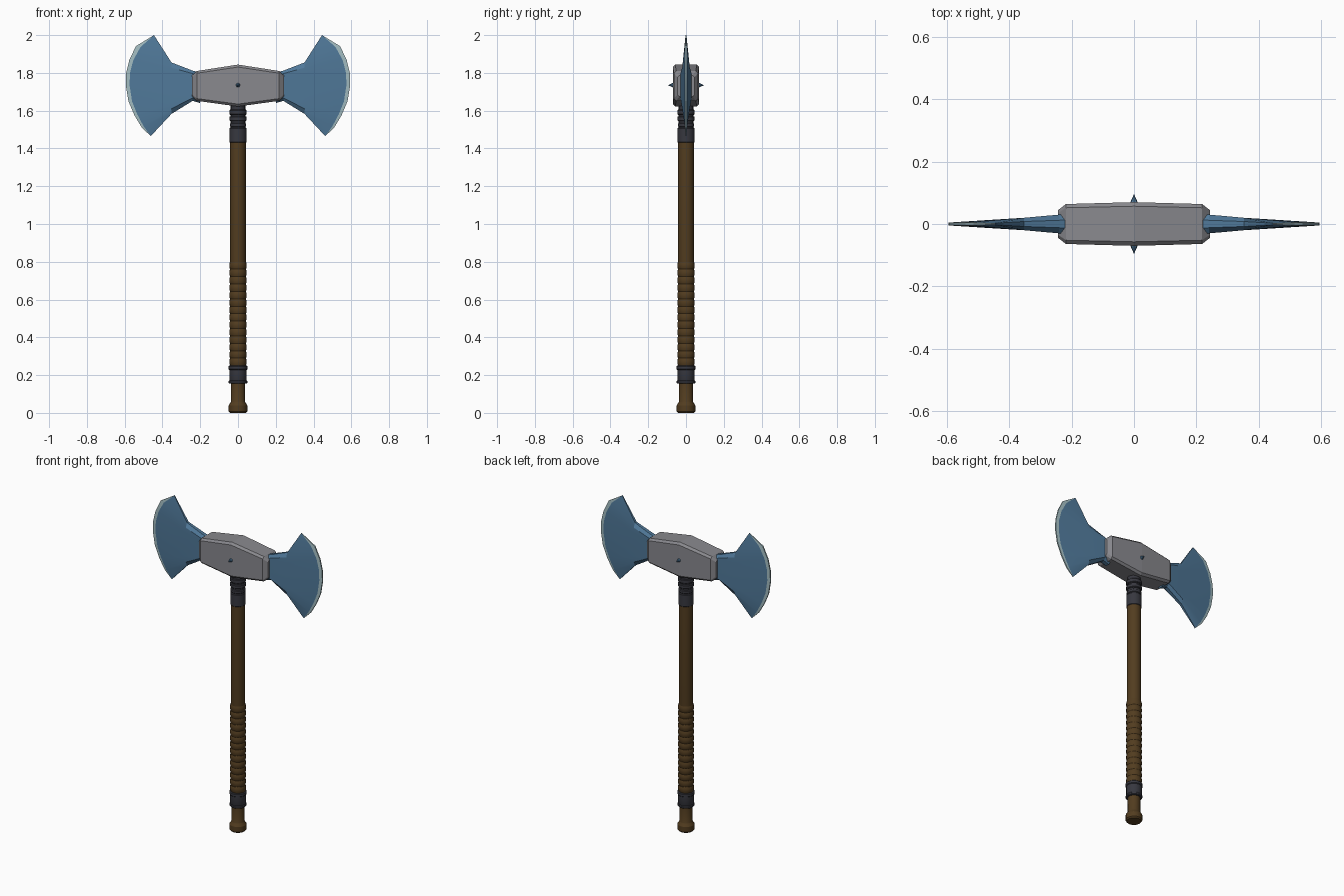
import bpy, bmesh, math
from mathutils import Matrix

if "Cube" in bpy.data.objects:
    bpy.data.objects.remove(bpy.data.objects["Cube"])


def material(name, rgb):
    m = bpy.data.materials.new(name)
    m.diffuse_color = (*rgb, 1)
    m.use_nodes = True
    m.node_tree.nodes["Principled BSDF"].inputs["Base Color"].default_value = m.diffuse_color
    return m


WOOD = material("brown wood", (0.085, 0.046, 0.014))
DARK = material("dark metal", (0.038, 0.039, 0.05))
GREY = material("grey metal", (0.25, 0.25, 0.27))
BLUE = material("blue steel", (0.08, 0.19, 0.32))
EDGE = material("pale edge", (0.36, 0.50, 0.53))


def finish(bm, name, mats, smooth=None):
    bmesh.ops.recalc_face_normals(bm, faces=bm.faces)
    me = bpy.data.meshes.new(name)
    bm.to_mesh(me)
    bm.free()
    for m in mats:
        me.materials.append(m)
    ob = bpy.data.objects.new(name, me)
    bpy.context.collection.objects.link(ob)
    if smooth:
        bpy.ops.object.select_all(action='DESELECT')
        bpy.context.view_layer.objects.active = ob
        ob.select_set(True)
        bpy.ops.object.shade_smooth_by_angle(angle=math.radians(smooth))
    return ob


def loft(bm, rings):
    """Skin closed rings of points and cap both ends."""
    loops = [[bm.verts.new(p) for p in r] for r in rings]
    n = len(loops[0])
    for a, b in zip(loops, loops[1:]):
        for i in range(n):
            j = (i + 1) % n
            bm.faces.new((a[i], a[j], b[j], b[i]))
    bm.faces.new(loops[0])
    bm.faces.new(loops[-1])


def lathe(name, profile, mat, sides=16):
    bm = bmesh.new()
    loft(bm, [[(r * math.cos(2 * math.pi * i / sides), r * math.sin(2 * math.pi * i / sides), z)
               for i in range(sides)] for r, z in profile])
    return finish(bm, name, [mat], 30)


def band(z0, z1, r, c=0.004):
    return [(r - c, z0), (r, z0 + c), (r, z1 - c), (r - c, z1)]


# Handle: pommel, shaft and ribbed grip
lathe("pommel", [(0.042, 0), (0.049, 0.008), (0.049, 0.04), (0.039, 0.056),
                 (0.037, 0.06), (0.037, 0.17)], WOOD)
lathe("shaft", [(0.041, 0.79), (0.042, 0.80), (0.042, 1.44), (0.037, 1.445), (0.037, 1.65)], WOOD)
step = 0.55 / 14
grip = []
for k in range(14):
    z = 0.25 + k * step
    grip += [(0.042, z), (0.046, z + 0.3 * step), (0.046, z + 0.7 * step)]
lathe("grip", grip + [(0.042, 0.80)], WOOD)

# Metal collars
lathe("lower_collar", band(0.155, 0.172, 0.049) + [(0.046, 0.174), (0.046, 0.226)]
      + band(0.228, 0.25, 0.05), DARK)
lathe("upper_collar", band(1.43, 1.51, 0.045), DARK)
for k, (z0, z1, r) in enumerate([(1.513, 1.535, 0.043), (1.545, 1.57, 0.046), (1.578, 1.605, 0.046)]):
    lathe(f"collar_ring_{k + 1}", band(z0, z1, r), DARK)
lathe("collar_core", [(0.039, 1.50), (0.039, 1.64)], DARK)


# Head block: octagonal sections along x
def section(x, y, z0, z1, c):
    return [(x, -y, z0 + c), (x, -y + c, z0), (x, y - c, z0), (x, y, z0 + c),
            (x, y, z1 - c), (x, y - c, z1), (x, -y + c, z1), (x, -y, z1 - c)]


bm = bmesh.new()
loft(bm, [section(-0.243, 0.045, 1.675, 1.787, 0.01), section(-0.218, 0.064, 1.652, 1.81, 0.012),
          section(0, 0.07, 1.622, 1.844, 0.013),
          section(0.218, 0.064, 1.652, 1.81, 0.012), section(0.243, 0.045, 1.675, 1.787, 0.01)])
finish(bm, "head_block", [GREY])

# Pointed studs front and back
for name, s in (("front_stud", -1), ("back_stud", 1)):
    bm = bmesh.new()
    bmesh.ops.create_cone(bm, cap_ends=True, segments=8, radius1=0.015, radius2=0.001, depth=0.032,
                          matrix=Matrix.Translation((0, s * 0.078, 1.735))
                          @ Matrix.Rotation(-s * math.pi / 2, 4, 'X'))
    finish(bm, name, [BLUE])

# Blades: rows run bottom to top, columns run from neck to cutting edge
ROWS = [0, 0.1, 0.22, 0.36, 0.5, 0.64, 0.78, 0.9, 1]
OUTER = [(.462, 1.465), (.51, 1.512), (.548, 1.575), (.58, 1.65), (.594, 1.735),
         (.592, 1.80), (.575, 1.87), (.54, 1.942), (.445, 2.0)]
INNER = [(.462, 1.465), (.50, 1.518), (.533, 1.58), (.561, 1.65), (.574, 1.735),
         (.572, 1.80), (.554, 1.868), (.516, 1.937), (.445, 2.0)]


def column(x, z0, z1):
    return [(x, z0 + (z1 - z0) * v) for v in ROWS]


COLS = [(column(0.20, 1.64, 1.80), 0.031), (column(0.24, 1.652, 1.812), 0.03),
        (column(0.352, 1.583, 1.855), 0.02), (INNER, 0.006), (OUTER, 0.004)]


def blade(name, s):
    bm = bmesh.new()
    last = len(ROWS) - 1
    grids = []
    for side in (-1, 1):
        grids.append([[bm.verts.new((s * x, side * t * (0.4 if r in (0, last) else 1), z))
                       for r, (x, z) in enumerate(pts)] for pts, t in COLS])
    f, b = grids
    for c in range(len(COLS) - 1):
        mi = int(c == len(COLS) - 2)
        for r in range(last):
            for g in grids:
                bm.faces.new((g[c][r], g[c + 1][r], g[c + 1][r + 1], g[c][r + 1])).material_index = mi
        for r in (0, last):
            bm.faces.new((f[c][r], f[c + 1][r], b[c + 1][r], b[c][r])).material_index = mi
    for c in (0, len(COLS) - 1):
        for r in range(last):
            bm.faces.new((f[c][r], f[c][r + 1], b[c][r + 1], b[c][r])).material_index = int(c > 0)
    bmesh.ops.remove_doubles(bm, verts=bm.verts, dist=1e-5)
    finish(bm, name, [BLUE, EDGE], 12)


blade("right_blade", 1)
blade("left_blade", -1)
